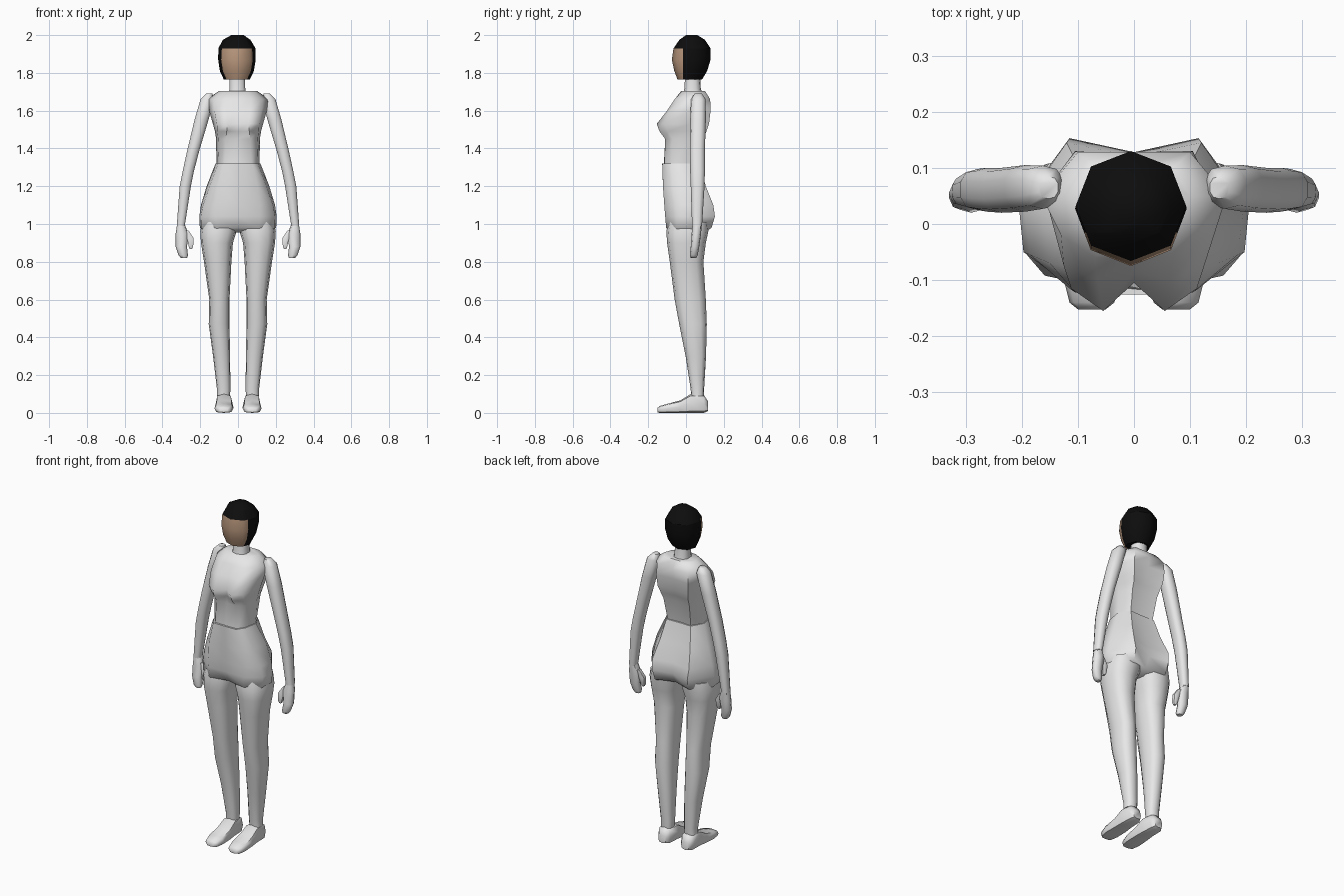
import bpy, bmesh, math
from mathutils import Vector


def material(name, rgb):
    m = bpy.data.materials.new(name)
    m.diffuse_color = (*rgb, 1)
    return m


GREY = material("light grey", (0.8, 0.8, 0.8))
SKIN = material("tan skin", (0.5, 0.32, 0.21))
HAIR = material("black hair", (0.004, 0.004, 0.004))


def skin_loops(name, loops, mats=(GREY,), angle=55, rule=None):
    """Bridge closed loops of equal length, cap both ends, shade smooth."""
    bm = bmesh.new()
    rows = [[bm.verts.new(p) for p in lp] for lp in loops]
    n = len(rows[0])
    for a, b in zip(rows, rows[1:]):
        for i in range(n):
            j = (i + 1) % n
            bm.faces.new((a[i], a[j], b[j], b[i]))
    bm.faces.new(rows[0])
    bm.faces.new(rows[-1])
    bmesh.ops.recalc_face_normals(bm, faces=bm.faces)
    if rule:
        rule(bm)
    me = bpy.data.meshes.new(name)
    bm.to_mesh(me)
    bm.free()
    for m in mats:
        me.materials.append(m)
    ob = bpy.data.objects.new(name, me)
    bpy.context.collection.objects.link(ob)
    bpy.ops.object.select_all(action='DESELECT')
    ob.select_set(True)
    bpy.context.view_layer.objects.active = ob
    bpy.ops.object.shade_smooth_by_angle(angle=math.radians(angle))
    return ob


def limb(name, rings, axis='z', n=10, power=0.8, side=1, **kw):
    """Loft of rounded sections, ring = (t, x0, x1, b0, b1) along z or y."""
    loops = []
    for t, x0, x1, b0, b1 in rings:
        lp = []
        for k in range(n):
            a = 2 * math.pi * k / n - math.pi / 2
            c, s = math.cos(a), math.sin(a)
            x = (x0 + x1) / 2 + (x1 - x0) / 2 * math.copysign(abs(c) ** power, c)
            b = (b0 + b1) / 2 + (b1 - b0) / 2 * math.copysign(abs(s) ** power, s)
            lp.append((side * x, b, t) if axis == 'z' else (side * x, t, b))
        loops.append(lp)
    return skin_loops(name, loops, **kw)


def symmetric(name, rings):
    """Loft of mirrored half sections: z, front y, side points, back y."""
    loops = []
    for z, front, half, back in rings:
        lp = [(0, front, z)] + [(x, y, z) for x, y in half] + [(0, back, z)]
        lp += [(-x, y, z) for x, y in reversed(half)]
        loops.append(lp)
    return skin_loops(name, loops)


# Upper body with bust and shoulder blades
symmetric("torso", [
    (1.30, -.118, [(.07, -.115), (.10, -.075), (.114, 0), (.075, .06)], .055),
    (1.45, -.100, [(.065, -.11), (.105, -.07), (.116, .01), (.085, .09)], .08),
    (1.49, -.100, [(.06, -.14), (.11, -.095), (.122, .015), (.09, .108)], .095),
    (1.53, -.105, [(.055, -.155), (.112, -.115), (.133, .02), (.10, .122)], .108),
    (1.60, -.085, [(.065, -.10), (.125, -.075), (.153, .03), (.105, .13)], .122),
    (1.66, -.060, [(.07, -.06), (.13, -.02), (.165, .05), (.10, .128)], .128),
    (1.705, -.025, [(.05, -.02), (.085, .01), (.10, .05), (.07, .10)], .10)])

# Pelvis with belly and buttocks
symmetric("hips", [
    (1.32, -.126, [(.075, -.125), (.105, -.08), (.119, 0), (.08, .07)], .068),
    (1.20, -.120, [(.105, -.122), (.15, -.07), (.166, .03), (.10, .105)], .09),
    (1.10, -.112, [(.115, -.115), (.185, -.055), (.196, .035), (.12, .145)], .12),
    (1.04, -.106, [(.115, -.11), (.197, -.05), (.205, .03), (.115, .153)], .128),
    (0.98, -.085, [(.11, -.105), (.195, -.05), (.202, .03), (.11, .135)], .10),
    (0.955, -.03, [(.10, -.08), (.17, -.04), (.17, .03), (.10, .10)], .05)])

# Neck
limb("neck", [(1.69, -.05, .045, -.015, .085), (1.72, -.047, .04, -.008, .078),
              (1.79, -.047, .038, -.005, .075)], n=10)


# Head: cut along the hairline, hair above and behind it
def hairline(bm):
    for co, no in (((0, 0, 1.93), (0, 0, 1)), ((0, -.015, 0), (0, 1, 0))):
        bmesh.ops.bisect_plane(bm, geom=bm.verts[:] + bm.edges[:] + bm.faces[:],
                               plane_co=co, plane_no=no)
    for f in bm.faces:
        c = f.calc_center_median()
        f.material_index = int(c.z > 1.93 or c.y > -.015)


limb("head", [(1.765, -.075, .062, -.045, .085), (1.81, -.096, .084, -.062, .112),
              (1.87, -.105, .094, -.075, .13), (1.93, -.104, .093, -.066, .13),
              (1.975, -.08, .066, -.035, .10), (2.0, -.035, .03, .0, .06)],
     n=8, power=0.95, mats=(SKIN, HAIR), rule=hairline)

for side, tag in ((1, "right"), (-1, "left")):
    # Legs
    limb("leg_" + tag, [
        (1.01, .006, .19, -.095, .12), (.96, .008, .20, -.104, .118),
        (.90, .027, .196, -.10, .105), (.80, .035, .18, -.086, .092),
        (.60, .045, .152, -.06, .105), (.47, .045, .155, -.036, .11),
        (.30, .042, .132, -.002, .106), (.13, .04, .112, .024, .096),
        (.09, .042, .112, .028, .094)], n=12, side=side)
    # Feet, lofted from heel to toe
    limb("foot_" + tag, [
        (.117, .05, .10, .01, .06), (.095, .035, .115, 0, .095),
        (.025, .03, .118, 0, .10), (-.03, .025, .122, 0, .066),
        (-.10, .025, .125, 0, .048), (-.14, .035, .115, 0, .036),
        (-.152, .05, .10, .003, .025)], axis='y', n=8, power=0.6, side=side)
    # Arms
    limb("arm_" + tag, [
        (1.69, .135, .17, .045, .085), (1.66, .125, .20, .027, .104),
        (1.55, .155, .232, .022, .105), (1.39, .203, .27, .02, .10),
        (1.28, .232, .294, .022, .10), (1.20, .248, .31, .025, .098),
        (0.99, .281, .325, .032, .085)], side=side)
    # Hands and thumbs
    limb("hand_" + tag, [
        (1.0, .283, .322, .035, .083), (.95, .262, .33, .03, .08),
        (.88, .27, .33, .025, .07), (.835, .265, .315, .02, .062),
        (.82, .27, .302, .025, .055)], n=8, side=side)
    limb("thumb_" + tag, [
        (.965, .26, .29, .04, .07), (.925, .233, .272, .033, .068),
        (.88, .236, .262, .03, .058), (.868, .242, .257, .035, .052)],
        n=6, side=side)
